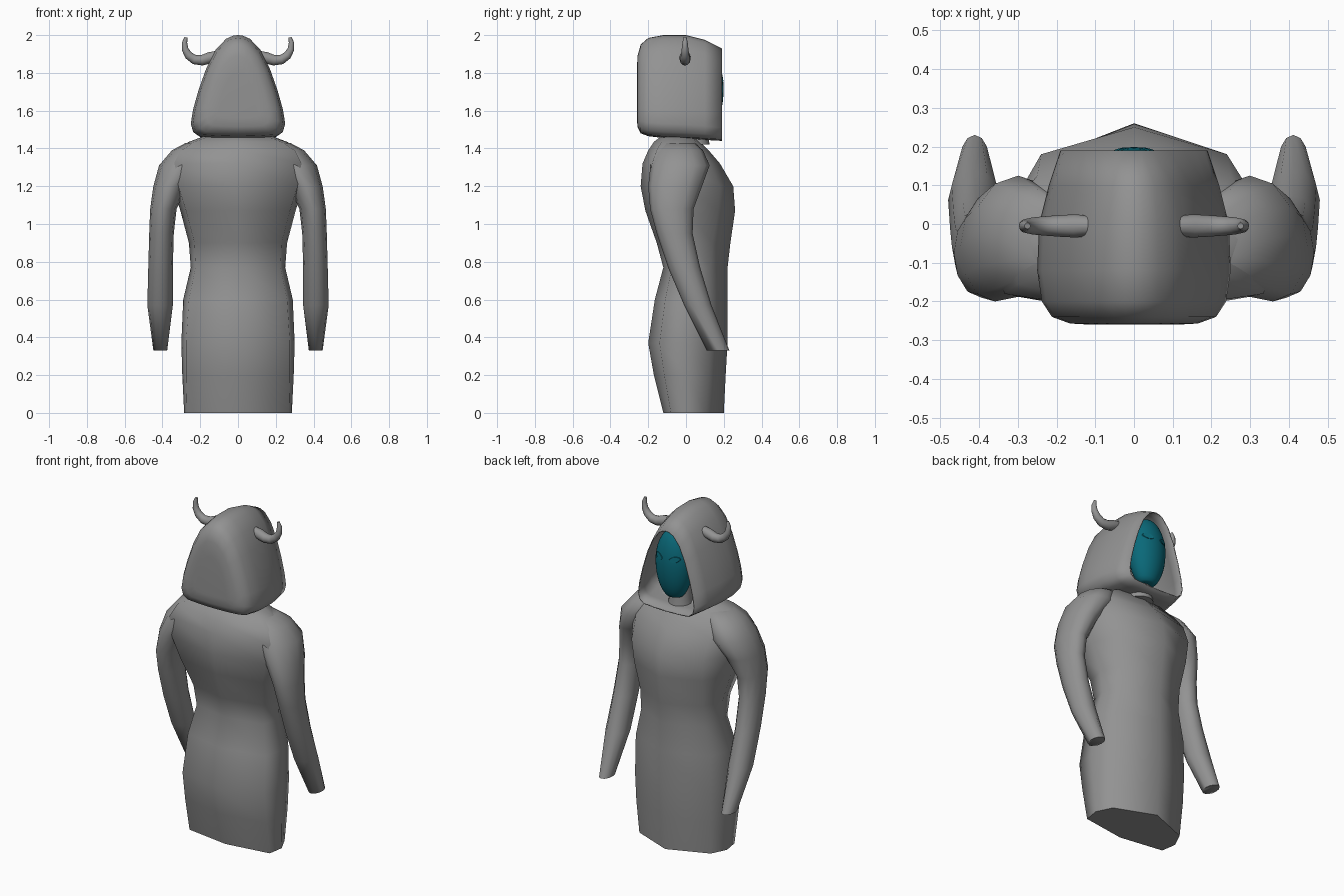
import bpy, bmesh, math
from mathutils import Vector

if "Cube" in bpy.data.objects:
    bpy.data.objects.remove(bpy.data.objects["Cube"])


def material(name, colour):
    m = bpy.data.materials.new(name)
    m.diffuse_color = colour
    m.use_nodes = True
    m.node_tree.nodes["Principled BSDF"].inputs["Base Color"].default_value = m.diffuse_color
    return m


cloth = material("dark_grey", (.29, .29, .29, 1))
teal = material("teal", (.003, .14, .19, 1))


def finish(name, bm, angle, mat):
    bmesh.ops.recalc_face_normals(bm, faces=bm.faces)
    me = bpy.data.meshes.new(name)
    bm.to_mesh(me)
    bm.free()
    ob = bpy.data.objects.new(name, me)
    bpy.context.collection.objects.link(ob)
    me.materials.append(mat)
    bpy.ops.object.select_all(action='DESELECT')
    ob.select_set(True)
    bpy.context.view_layer.objects.active = ob
    bpy.ops.object.shade_smooth_by_angle(angle=math.radians(angle))
    return ob


def loft(name, rings, cap_start=True, cap_end=True, angle=75, mat=cloth):
    bm = bmesh.new()
    vs = [[bm.verts.new(p) for p in r] for r in rings]
    n = len(vs[0])
    for a, b in zip(vs, vs[1:]):
        for i in range(n):
            j = (i + 1) % n
            bm.faces.new((a[i], a[j], b[j], b[i]))
    if cap_start:
        bm.faces.new(vs[0])
    if cap_end:
        bm.faces.new(vs[-1])
    return finish(name, bm, angle, mat)


def mirrored(half):
    # half outline starts and ends on x = 0
    return half + [(-x, y, z) for x, y, z in half[-2:0:-1]]


def circle(n):
    return [(math.cos(2 * math.pi * i / n), math.sin(2 * math.pi * i / n)) for i in range(n)]


# robe: z, front ridge y, front corner x, front corner y, side x, back corner x, back corner y, back ridge y
robe = [
    (0.00, .20, .24, .105, .285, .27, -.08, -.12),
    (0.20, .21, .25, .12, .295, .275, -.115, -.17),
    (0.37, .22, .255, .125, .30, .275, -.14, -.20),
    (0.60, .22, .25, .125, .29, .26, -.11, -.165),
    (0.77, .22, .21, .13, .25, .225, -.075, -.12),
    (0.90, .235, .21, .14, .26, .23, -.10, -.155),
    (1.07, .26, .23, .17, .305, .275, -.16, -.215),
    (1.20, .25, .24, .18, .345, .315, -.185, -.24),
    (1.32, .18, .25, .125, .37, .335, -.18, -.23),
    (1.39, .12, .225, .08, .335, .30, -.155, -.20),
    (1.435, .075, .18, .05, .26, .23, -.13, -.17),
    (1.465, .05, .12, .035, .18, .15, -.10, -.13),
]
loft("robe_body", [mirrored([(0, f, z), (fx, fy, z), (w, (fy + by) / 2, z), (bx, by, z), (0, b, z)])
                   for z, f, fx, fy, w, bx, by, b in robe])

# sleeves: z, inner x, outer x, back y, front y
sleeve = [
    (1.43, .12, .275, -.125, .045), (1.39, .15, .35, -.16, .09), (1.31, .18, .418, -.188, .125),
    (1.20, .27, .448, -.20, .085), (1.08, .325, .465, -.19, .04), (0.95, .34, .47, -.155, .035),
    (0.77, .345, .475, -.095, .075), (0.57, .345, .48, -.01, .135), (0.33, .375, .448, .11, .23),
]
for side, s in (("left", -1), ("right", 1)):
    loft("sleeve_" + side, [[(s * ((a + b) / 2 + (b - a) / 2 * c), (y0 + y1) / 2 + (y1 - y0) / 2 * d, z)
                             for c, d in circle(12)] for z, a, b, y0, y1 in sleeve])

# neck
loft("neck", [[(r * c, .05 + r * d, z) for c, d in circle(16)]
              for z, r in ((1.42, .075), (1.48, .065), (1.62, .06))])

# hood: one outline lofted from the rounded back to the open face
outline = [(0, 0), (.45, .005), (.8, .015), (.95, .06), (1, .14), (.95, .28), (.84, .46),
           (.67, .68), (.47, .86), (.25, .965), (.1, .995), (0, 1)]
hood_rings = [(-.26, .11, 1.80, 1.56), (-.257, .165, 1.89, 1.515), (-.24, .212, 1.95, 1.48),
              (-.20, .238, 1.985, 1.465), (-.12, .25, 2.0, 1.455), (0, .245, 2.0, 1.45),
              (.10, .22, 1.975, 1.445), (.19, .19, 1.93, 1.44)]
hood = loft("hood", [mirrored([(u * w, y, b + t * (top - b)) for u, t in outline])
                     for y, w, top, b in hood_rings], cap_end=False, angle=75)
shell = hood.modifiers.new("shell", 'SOLIDIFY')
shell.thickness = .006
shell.offset = -1

# horns
horn = [(.10, 1.895, .024), (.15, 1.88, .030), (.19, 1.867, .028), (.23, 1.87, .025),
        (.262, 1.893, .022), (.28, 1.925, .018), (.283, 1.96, .014), (.275, 1.988, .008)]
for side, s in (("left", -1), ("right", 1)):
    rings = []
    for i, (x, z, r) in enumerate(horn):
        p, q = horn[max(i - 1, 0)], horn[min(i + 1, len(horn) - 1)]
        t = Vector((q[0] - p[0], q[1] - p[1])).normalized()
        rings.append([(s * (x - t.y * r * c), -.005 + r * d, z + t.x * r * c) for c, d in circle(12)])
    loft("horn_" + side, rings)

# face mask: egg shape with a blunt chin
MASK_Y, MASK_B, MASK_A = .11, .089, .112
bm = bmesh.new()
bmesh.ops.create_uvsphere(bm, u_segments=28, v_segments=20, radius=1)
for v in bm.verts:
    x, y, h = v.co
    v.co = (x * MASK_A, MASK_Y + y * MASK_B, 1.715 + (h * .20 if h > 0 else max(h * .225, -.205)))
finish("face_mask", bm, 60, teal)

# eyes: almond lids lying on the mask
for side, s in (("left", -1), ("right", 1)):
    rings = []
    for k, lift in ((1, -.004), (.9, .003)):
        ring = []
        for i in range(16):
            a = 2 * math.pi * i / 16
            x = .052 + .032 * k * math.cos(a)
            z = 1.765 + .019 * k * math.sin(a) * abs(math.sin(a)) ** .5 + .005 * math.cos(a)
            h = (z - 1.715) / .20
            y = MASK_Y + MASK_B * math.sqrt(max(0, 1 - h * h - (x / MASK_A) ** 2)) + lift
            ring.append((s * x, y, z))
        rings.append(ring)
    loft("eye_" + side, rings, angle=30, mat=teal)
